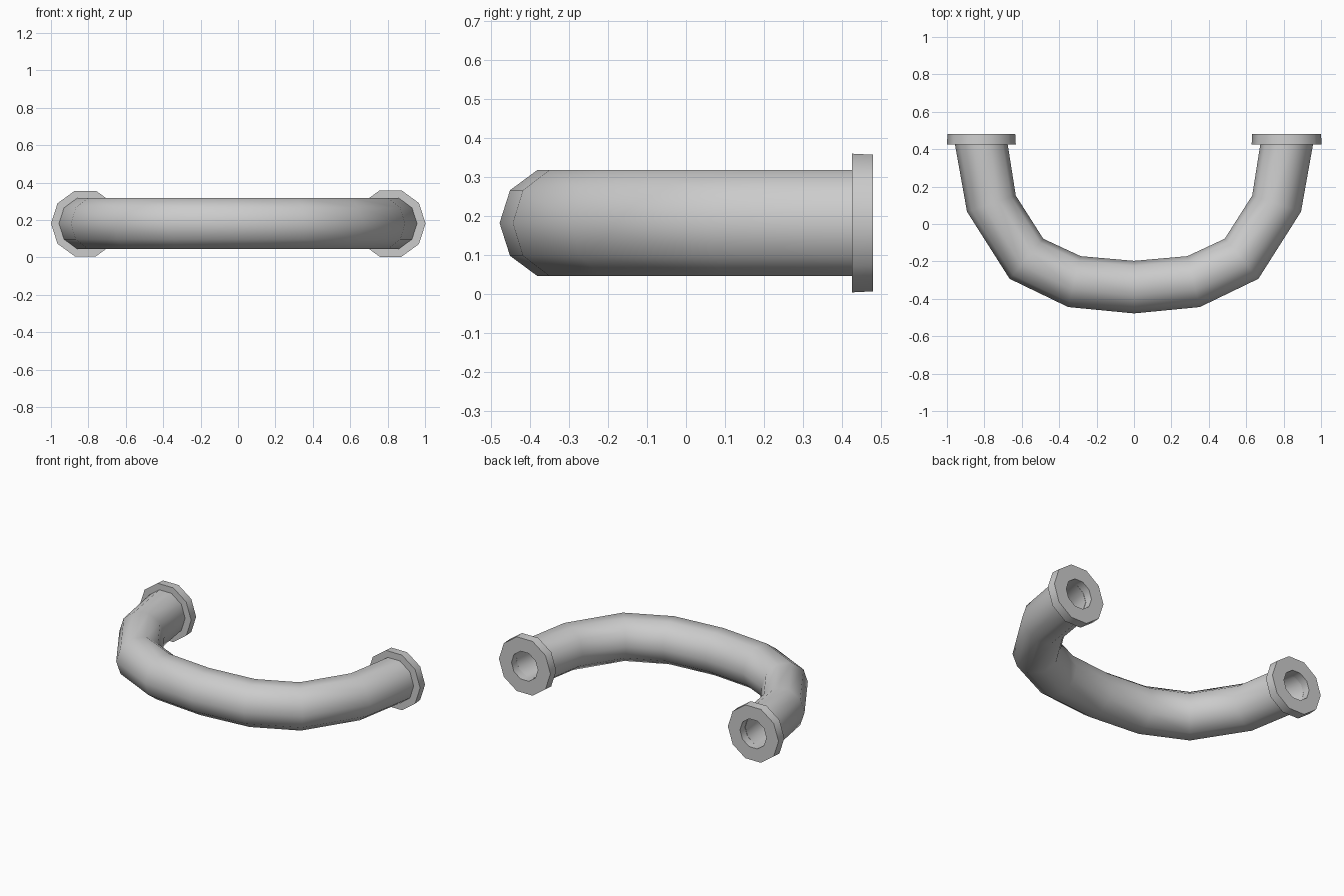
import bpy, bmesh, math
from mathutils import Vector

if "Cube" in bpy.data.objects:
    bpy.data.objects.remove(bpy.data.objects["Cube"], do_unlink=True)

SIDES = 10
MID_Z = 0.181
BORE = 0.66  # bore radius as a share of the pipe radius

metal = bpy.data.materials.new("grey metal")
metal.use_nodes = True
grey = (0.6, 0.6, 0.6, 1)
metal.diffuse_color = grey
metal.node_tree.nodes["Principled BSDF"].inputs["Base Color"].default_value = grey


def ring(bm, centre, across, height):
    """One ten-sided section; across is the horizontal radius vector."""
    verts = []
    for i in range(SIDES):
        a = math.tau * i / SIDES
        verts.append(bm.verts.new(centre + across * math.cos(a)
                                  + Vector((0, 0, height * math.sin(a)))))
    return verts


def skin(bm, rings):
    """Closed loop of sections, giving a hollow solid."""
    for a, b in zip(rings, rings[1:] + rings[:1]):
        for i in range(SIDES):
            j = (i + 1) % SIDES
            bm.faces.new((a[i], a[j], b[j], b[i]))


def finish(bm, name):
    bmesh.ops.recalc_face_normals(bm, faces=bm.faces)
    mesh = bpy.data.meshes.new(name)
    bm.to_mesh(mesh)
    bm.free()
    obj = bpy.data.objects.new(name, mesh)
    bpy.context.collection.objects.link(obj)
    mesh.materials.append(metal)
    bpy.ops.object.select_all(action="DESELECT")
    obj.select_set(True)
    bpy.context.view_layer.objects.active = obj
    bpy.ops.object.shade_smooth_by_angle(angle=math.radians(50))
    return obj


# Bent pipe: outer and inner bend points of each section, from end to middle
half = [((0.958, 0.43), (0.676, 0.43)),
        ((0.893, 0.066), (0.632, 0.152)),
        ((0.665, -0.293), (0.485, -0.079)),
        ((0.352, -0.444), (0.285, -0.172)),
        ((0, -0.478), (0, -0.197))]
flip = [((-o[0], o[1]), (-i[0], i[1])) for o, i in half[-2::-1]]
sections = [(Vector((*o, MID_Z)), Vector((*i, MID_Z))) for o, i in half + flip]

bm = bmesh.new()
outside = [ring(bm, (o + i) / 2, (o - i) / 2, 0.143) for o, i in sections]
inside = [ring(bm, (o + i) / 2, (o - i) / 2 * BORE, 0.143 * BORE) for o, i in sections]
skin(bm, outside + inside[::-1])
finish(bm, "bent_pipe")

# End flanges: slightly tapered collars with a hole
for name, side, size in (("left_flange", 1, 0.187), ("right_flange", -1, 0.184)):
    bm = bmesh.new()
    profile = [(0.425, size), (0.48, size - 0.003),
               (0.48, 0.143 * BORE), (0.425, 0.143 * BORE)]
    skin(bm, [ring(bm, Vector((side * 0.816, y, MID_Z)), Vector((r, 0, 0)), r)
              for y, r in profile])
    finish(bm, name)
